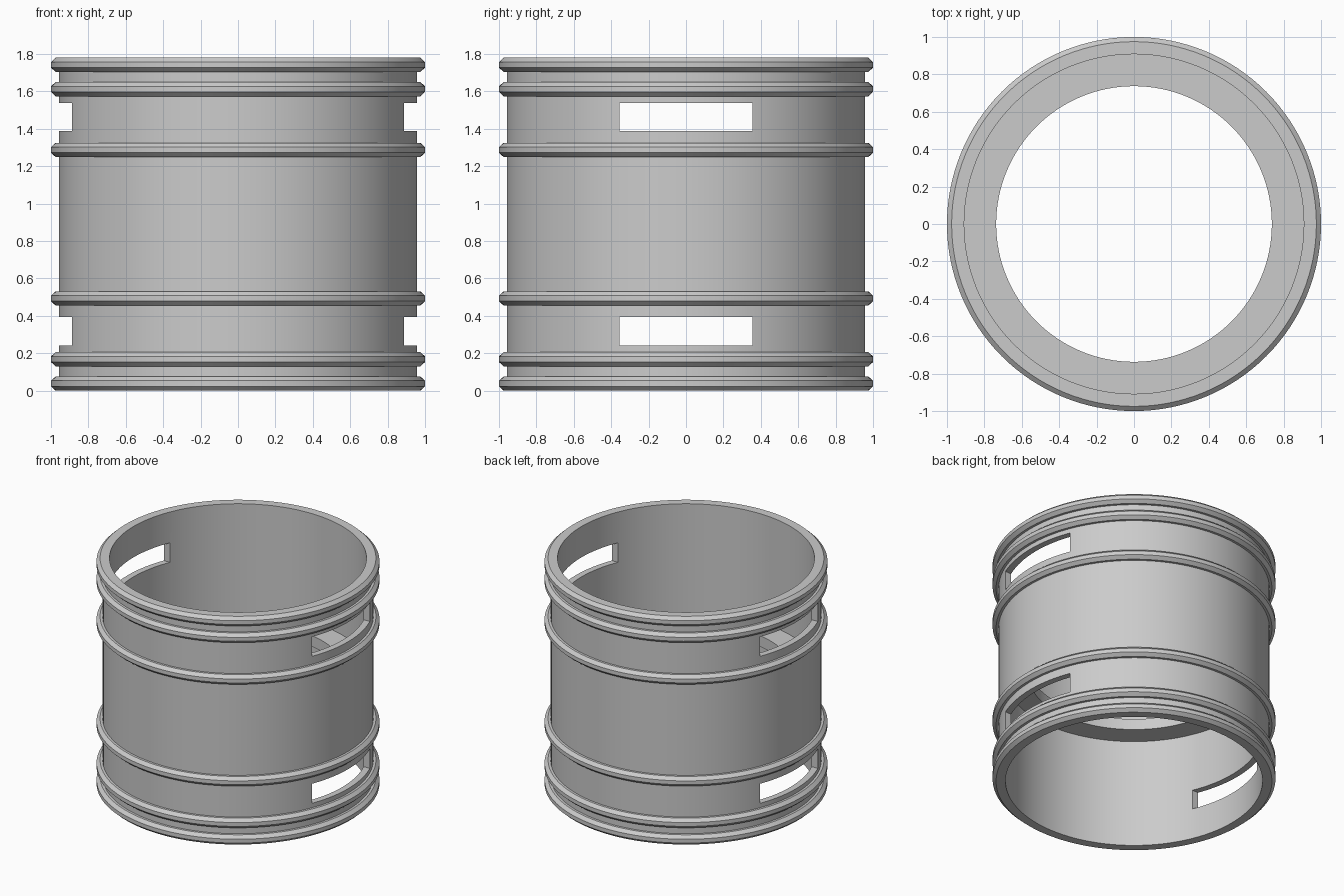
import bpy, bmesh, math

SEGMENTS = 128
HEIGHT = 1.78
R_IN, R_WALL, R_CHAMFER, R_RIB = 0.908, 0.957, 0.975, 1.0

default = bpy.data.objects.get("Cube")
if default:
    bpy.data.objects.remove(default, do_unlink=True)

grey = bpy.data.materials.new("plain grey")
grey.use_nodes = True
colour = (0.6, 0.6, 0.6, 1)
grey.diffuse_color = colour
grey.node_tree.nodes["Principled BSDF"].inputs["Base Color"].default_value = colour


def finish(name, bm):
    bmesh.ops.recalc_face_normals(bm, faces=bm.faces)
    mesh = bpy.data.meshes.new(name)
    bm.to_mesh(mesh)
    bm.free()
    obj = bpy.data.objects.new(name, mesh)
    bpy.context.collection.objects.link(obj)
    mesh.materials.append(grey)
    return obj


def lathe(name, profile):
    """Revolve a closed (radius, z) outline around the z axis."""
    bm = bmesh.new()
    rings = []
    for i in range(SEGMENTS):
        a = math.tau * i / SEGMENTS
        rings.append([bm.verts.new((r * math.cos(a), r * math.sin(a), z))
                      for r, z in profile])
    n = len(profile)
    for i, ring in enumerate(rings):
        nxt = rings[(i + 1) % SEGMENTS]
        for j in range(n):
            k = (j + 1) % n
            bm.faces.new((ring[j], nxt[j], nxt[k], ring[k]))
    return finish(name, bm)


# Outer wall with chamfered ribs, symmetric about mid height
rib_centres = [0.038, 0.168, 0.493]
rib_centres += [HEIGHT - z for z in reversed(rib_centres)]
profile = [(R_IN, 0)]
for z in rib_centres:
    outline = [(R_WALL, -0.038), (R_CHAMFER, -0.038), (R_RIB, -0.015),
               (R_RIB, 0.015), (R_CHAMFER, 0.038), (R_WALL, 0.038)]
    profile += [(r, z + dz) for r, dz in outline]
# End ribs run straight into the flat rims
profile = [p for i, p in enumerate(profile) if i not in (1, len(profile) - 1)]
profile.append((R_IN, HEIGHT))
shell = lathe("ribbed_shell", profile)

# Rectangular slots through both sides
bm = bmesh.new()
for z in (0.317, HEIGHT - 0.317):
    box = bmesh.ops.create_cube(bm, size=1)["verts"]
    bmesh.ops.scale(bm, vec=(2.4, 0.71, 0.152), verts=box)
    bmesh.ops.translate(bm, vec=(0, 0, z), verts=box)
cutter = finish("slot_cutter", bm)
cutter.hide_render = True
cutter.hide_viewport = True
cut = shell.modifiers.new("slots", "BOOLEAN")
cut.operation = "DIFFERENCE"
cut.solver = "EXACT"
cut.object = cutter

# Apply the cut, then drop the cutter
depsgraph = bpy.context.evaluated_depsgraph_get()
shell.data = bpy.data.meshes.new_from_object(shell.evaluated_get(depsgraph))
shell.modifiers.clear()
bpy.data.objects.remove(cutter, do_unlink=True)

# Inner ring shelf at mid height
shelf = lathe("inner_shelf", [(0.737, 0.847), (R_IN + 0.01, 0.847),
                              (R_IN + 0.01, 0.932), (0.737, 0.932)])

# Smooth round walls, crisp edges
for obj in (shell, shelf):
    bpy.ops.object.select_all(action="DESELECT")
    obj.select_set(True)
    bpy.context.view_layer.objects.active = obj
    bpy.ops.object.shade_smooth_by_angle(angle=math.radians(25))
